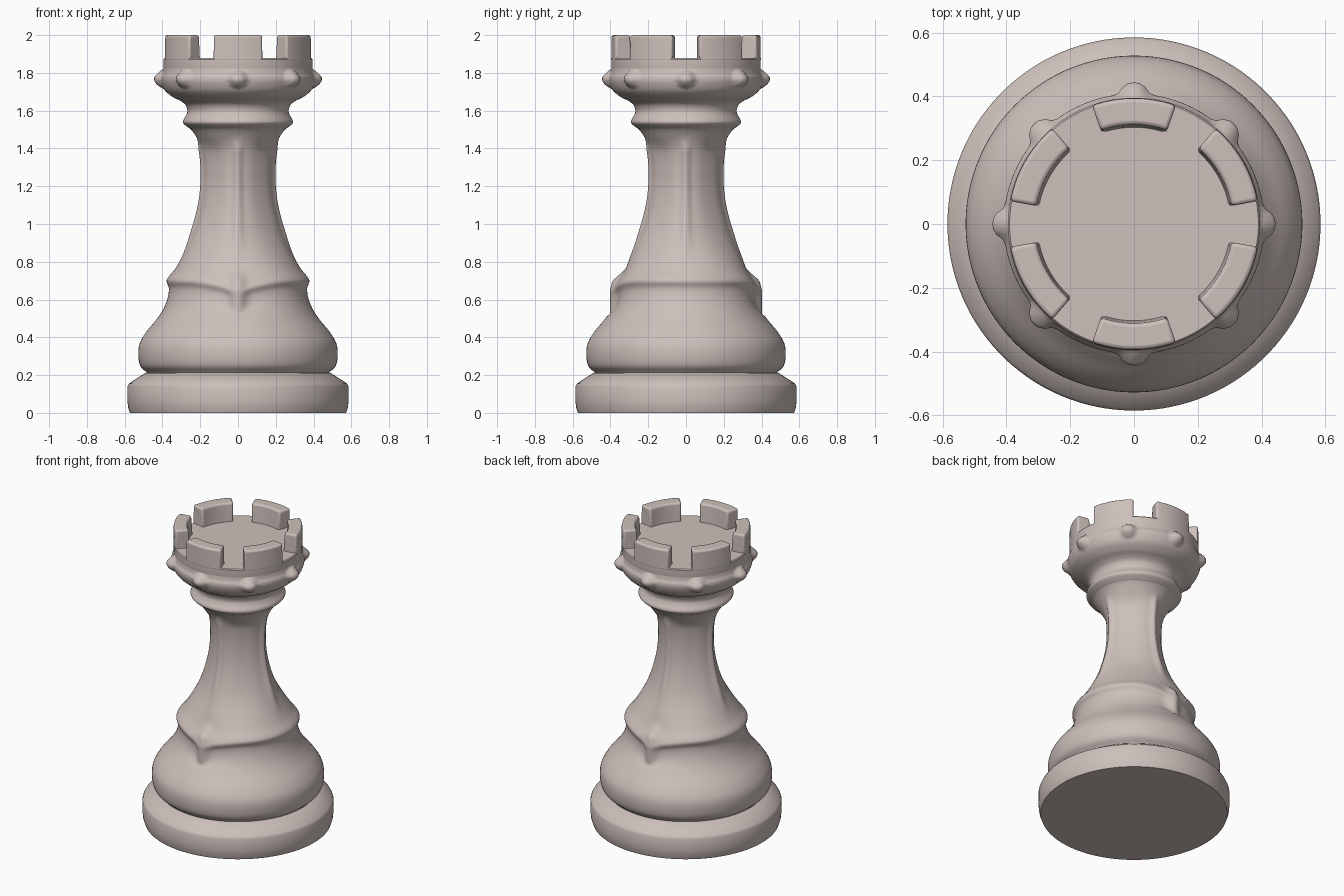
import bpy, bmesh, math
from mathutils import Vector

if "Cube" in bpy.data.objects:
    bpy.data.objects.remove(bpy.data.objects["Cube"])

stone = bpy.data.materials.new("warm grey stone")
stone.diffuse_color = (0.61, 0.525, 0.495, 1)
stone.use_nodes = True
stone.node_tree.nodes["Principled BSDF"].inputs["Base Color"].default_value = stone.diffuse_color
SEG = 160


def finish(name, bm, angle=35):
    bmesh.ops.recalc_face_normals(bm, faces=bm.faces)
    me = bpy.data.meshes.new(name)
    bm.to_mesh(me)
    bm.free()
    ob = bpy.data.objects.new(name, me)
    bpy.context.collection.objects.link(ob)
    me.materials.append(stone)
    bpy.ops.object.select_all(action='DESELECT')
    ob.select_set(True)
    bpy.context.view_layer.objects.active = ob
    bpy.ops.object.shade_smooth_by_angle(angle=math.radians(angle))
    return ob


def lathe(name, profile, shape=None, angle=35):
    """Spin (radius, height) points into a capped solid; shape may adjust each point."""
    bm = bmesh.new()
    rings = []
    for r, z in profile:
        ring = []
        for i in range(SEG):
            a = 2 * math.pi * i / SEG
            rr, zz = shape(r, z, a) if shape else (r, z)
            ring.append(bm.verts.new((rr * math.cos(a), rr * math.sin(a), zz)))
        rings.append(ring)
    for lo, hi in zip(rings, rings[1:]):
        for i in range(SEG):
            j = (i + 1) % SEG
            bm.faces.new((lo[i], lo[j], hi[j], hi[i]))
    bm.faces.new(rings[0][::-1])
    bm.faces.new(rings[-1])
    return finish(name, bm, angle)


def smooth_path(pts, steps=4):
    """Catmull-Rom curve through the profile points."""
    p = [Vector(q) for q in [pts[0]] + pts + [pts[-1]]]
    out = []
    for a, b, c, d in zip(p, p[1:], p[2:], p[3:]):
        for s in range(steps):
            t = s / steps
            out.append(tuple(0.5 * (2 * b + (c - a) * t + (2 * a - 5 * b + 4 * c - d) * t ** 2
                                    + (3 * b - a - 3 * c + d) * t ** 3)))
    return out + [pts[-1]]


def ramp(x, a, b):
    t = min(1, max(0, (x - a) / (b - a)))
    return t * t * (3 - 2 * t)


def off_axis(a, step):
    """Angle to the nearest multiple of step."""
    return abs((a + step / 2) % step - step / 2)


def fluting(r, z, a):
    # four ridges up the column
    d = off_axis(a, math.pi / 2)
    column = ramp(z, 0.76, 0.98) * (1 - ramp(z, 1.38, 1.47))
    r += (0.016 * (1 + math.cos(4 * a)) / 2 + 0.016 * math.exp(-(d / 0.11) ** 2) - 0.019) * column
    # pointed skirt with an upright keel at front and back
    e = off_axis(a + math.pi / 2, math.pi)
    skirt = ramp(z, 0.5, 0.62) * (1 - ramp(z, 0.69, 0.85))
    z2 = z - (0.04 * math.exp(-(e / 0.42) ** 2) + 0.02 * math.exp(-(e / 0.12) ** 2)) * skirt
    keel = 0.402 - 0.25 * max(0, z2 - 0.65) - 0.9 * max(0, z2 - 0.7)
    if 0.45 < z2 < 0.85:
        r += max(0, keel - r) * math.exp(-(e / 0.11) ** 2)
    return r, z2


def beading(r, z, a):
    # eight soft beads swelling out of the cornice
    d = off_axis(a, math.pi / 4) * 0.42
    q = (d * d + (z - 1.768) ** 2) / 0.052 ** 2
    return r + 0.036 * max(0, 1 - q) ** 0.8, z


# plinth
lathe("plinth", [(0.572, 0), (0.582, 0.03), (0.585, 0.06), (0.585, 0.14),
                 (0.578, 0.155), (0.49, 0.212), (0.45, 0.215)])

# bulbous foot, skirt and column
lathe("body", smooth_path([
    (0.47, 0.19), (0.485, 0.215), (0.518, 0.25), (0.528, 0.31), (0.52, 0.37), (0.485, 0.43),
    (0.435, 0.49), (0.395, 0.55), (0.372, 0.61), (0.366, 0.66), (0.378, 0.695), (0.368, 0.72),
    (0.335, 0.76), (0.298, 0.82), (0.26, 0.9), (0.225, 1.0), (0.2, 1.1), (0.187, 1.2),
    (0.186, 1.3), (0.194, 1.38), (0.21, 1.44), (0.24, 1.49), (0.27, 1.52)]), fluting)

# collar and flared cornice with its beads
lathe("collar", smooth_path([
    (0.255, 1.505), (0.287, 1.53), (0.29, 1.548), (0.275, 1.575), (0.268, 1.6), (0.278, 1.63),
    (0.305, 1.652), (0.345, 1.672), (0.385, 1.705), (0.405, 1.745), (0.408, 1.775),
    (0.398, 1.8), (0.393, 1.83)], 6), beading, 60)

# crown drum with its flat floor
lathe("crown_drum", [(0.39, 1.8), (0.395, 1.83), (0.395, 1.872), (0.39, 1.878)])

# six battlements as curved wall blocks
for k in range(6):
    mid, half, n = math.radians(30 + 60 * k), math.radians(19.5), 12
    bm = bmesh.new()
    rows = []
    for i in range(n + 1):
        t = 2 * i / n - 1
        row = []
        for r, z in ((0.396, 1.86), (0.394, 2.0), (0.312, 2.0), (0.302, 1.86)):
            a = mid + half * t
            row.append(bm.verts.new((r * math.cos(a), r * math.sin(a), z)))
        rows.append(row)
    for p, q in zip(rows, rows[1:]):
        for i in range(4):
            j = (i + 1) % 4
            bm.faces.new((p[i], p[j], q[j], q[i]))
    bm.faces.new(rows[0])
    bm.faces.new(rows[-1][::-1])
    wall = finish("battlement_%d" % (k + 1), bm)
    bev = wall.modifiers.new("soft_edges", 'BEVEL')
    bev.width, bev.segments = 0.012, 3
    bev.limit_method, bev.angle_limit = 'ANGLE', math.radians(40)
